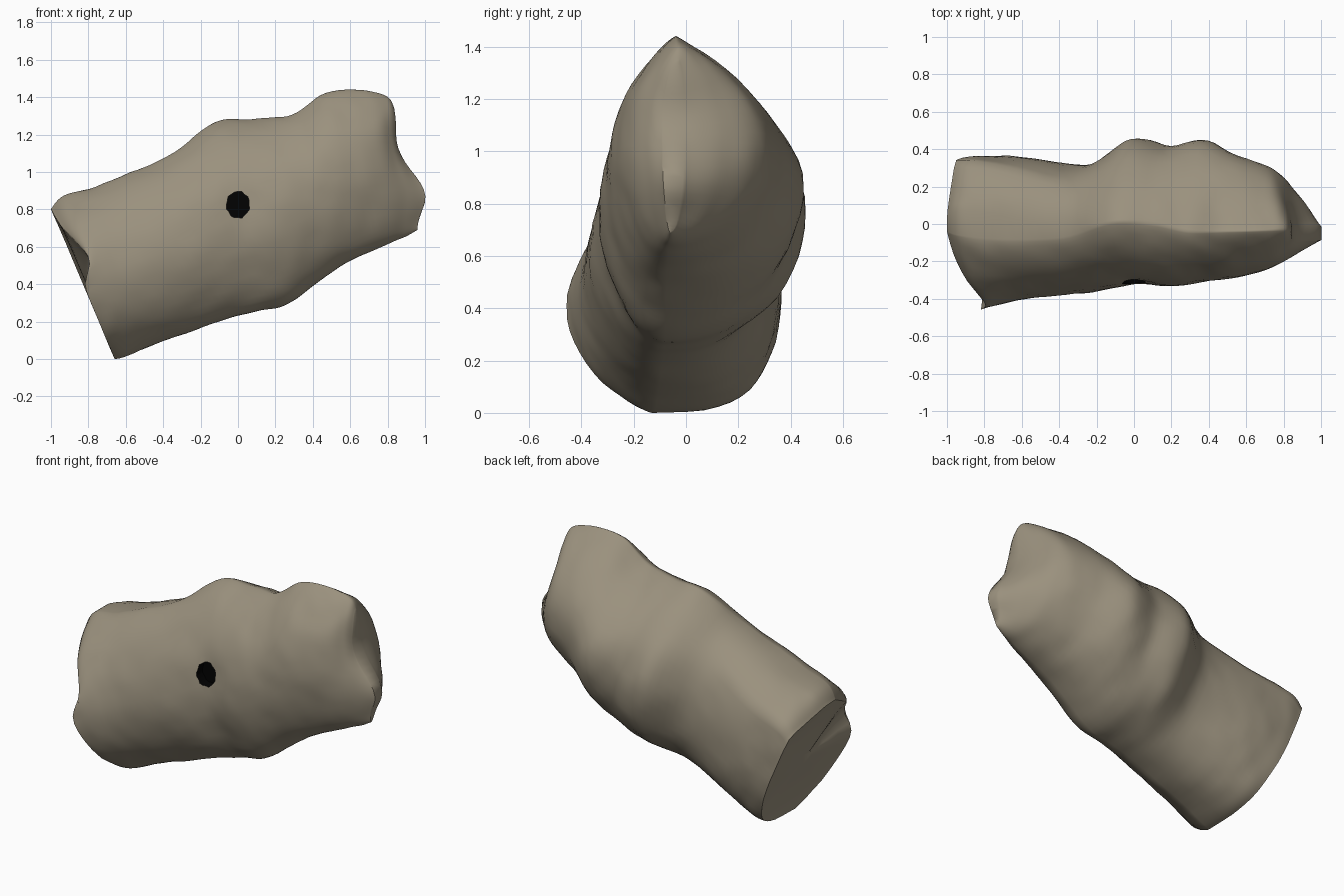
import bpy, bmesh, math
from mathutils import Vector, noise

if "Cube" in bpy.data.objects:
    bpy.data.objects.remove(bpy.data.objects["Cube"])


def material(name, rgb):
    m = bpy.data.materials.new(name)
    m.diffuse_color = (*rgb, 1)
    m.use_nodes = True
    m.node_tree.nodes["Principled BSDF"].inputs["Base Color"].default_value = m.diffuse_color
    return m


clay = material("grey brown clay", (0.325, 0.283, 0.208))
dark = material("hole black", (0.0005, 0.0005, 0.0005))

# Slanted sections: bottom x, z, top x, z, ridge y, front y, back y,
# then roundness powers: front top, back top, back bottom
SECTIONS = [
    (-.66, .005, -1.0, .81, -.04, -.46, .36, 2.0, .32, .60),
    (-.59, .02, -.93, .88, -.06, -.44, .365, 1.7, .32, .60),
    (-.40, .10, -.72, .94, -.08, -.395, .355, 1.4, .45, .65),
    (-.10, .21, -.38, 1.09, -.07, -.36, .32, 1.4, .85, .80),
    (.10, .26, -.12, 1.27, .01, -.325, .455, 1.5, 1.7, .95),
    (.28, .305, .10, 1.29, .0, -.33, .42, 1.5, 1.5, 1.0),
    (.45, .43, .29, 1.315, -.04, -.31, .45, 1.5, 1.7, 1.0),
    (.62, .54, .47, 1.425, -.04, -.285, .37, 1.6, 2.0, 1.0),
    (.80, .62, .70, 1.44, -.035, -.225, .29, 1.6, 1.8, 1.1),
    (.89, .655, .80, 1.41, -.03, -.15, .14, 1.3, 1.3, 1.1),
    (.95, .69, .835, 1.35, -.03, -.09, -.01, 1.0, 1.0, 1.0),
]
N, STEPS = 56, 7


def spline(a, b, c, d, u):
    return .5 * (2*b + (c-a)*u + (2*a-5*b+4*c-d)*u*u + (3*b-a-3*c+d)*u**3)


def section_at(k, u):
    rows = [SECTIONS[min(max(k + o, 0), len(SECTIONS) - 1)] for o in (-1, 0, 1, 2)]
    return [spline(*v, u) for v in zip(*rows)]


def ring_points(s, along):
    bx, bz, tx, tz, ridge, front, back, p_front, p_back, p_under = s
    left = max(0, 1 - along / .3)
    keel = -.10 + .04 * along - .03 * left
    points = []
    for j in range(N):
        a = 2 * math.pi * j / N
        t = .5 - .5 * math.cos(a)
        w = abs(math.sin(a))
        base = keel + (ridge - keel) * t
        x = bx + (tx - bx) * t
        if j <= N // 2:
            r = w ** (p_back if t > .5 else p_under)
            if t > .5:  # flat top meeting the back at a corner
                r += (min(1, (1 - t) / .13) - r) * .6 * left
            y = base + (back - base) * r
        else:
            y = base + (front - base) * w ** (p_front if t > .5 else 1.1 + .4 * left)
            # the front rim of the left end is notched inward
            dent = max(0, 1 - along / .2) ** 1.5
            spread = .2 if t > .66 else .11
            x += .1 * dent * w * math.exp(-((t - .66) / spread) ** 2)
        # the right end swells to a blunt nose below its middle
        nose = max(0, along - .8) / .2
        x += nose * (.085 * math.exp(-((t - .3) / .2) ** 2)
                     - .02 * math.exp(-((t - .7) / .15) ** 2))
        p = Vector((x, y, bz + (tz - bz) * t))
        # hand-worked unevenness
        d = noise.noise(p * 4.5) * .008 + noise.noise(p * 11) * .005
        out = Vector((0, y - base, (t - .5) * .8))
        if out.length > 1e-5:
            p += out.normalized() * d
        # shallow dimple around the hole
        if p.y < -.1:
            p.y += .012 * math.exp(-((p.x - .03) ** 2 + (p.z - .84) ** 2) / .008)
        points.append(p)
    return points


# Lump body: loft through the sections
bm = bmesh.new()
rings = []
total = (len(SECTIONS) - 1) * STEPS
for i in range(total + 1):
    k = min(i // STEPS, len(SECTIONS) - 2)
    s = section_at(k, i / STEPS - k)
    rings.append([bm.verts.new(p) for p in ring_points(s, i / total)])

# Left end: slightly hollow cap made of shrinking rings
rim = [v.co.copy() for v in rings[0]]
centre = sum(rim, Vector()) / N
inward = Vector((.92, 0, .38))
for scale, push in ((.94, .004), (.75, .012), (.4, .012), (.12, .01)):
    rings.insert(0, [bm.verts.new(centre + (p - centre) * scale + inward * push) for p in rim])
for r0, r1 in zip(rings, rings[1:]):
    for j in range(N):
        n = (j + 1) % N
        bm.faces.new((r0[j], r0[n], r1[n], r1[j]))
bm.faces.new(rings[0])

# Right end: strip between the two sides of the nose
last = rings[-1]
for j in range(N // 2):
    quad = [last[j], last[j + 1], last[N - j - 1], last[(N - j) % N]]
    bm.faces.new(list(dict.fromkeys(quad)))
bmesh.ops.recalc_face_normals(bm, faces=bm.faces)
bottom = min(v.co.z for v in bm.verts)
for v in bm.verts:
    v.co.z -= bottom
mesh = bpy.data.meshes.new("lump_body")
bm.to_mesh(mesh)
bm.free()
body = bpy.data.objects.new("lump_body", mesh)
bpy.context.collection.objects.link(body)
mesh.materials.append(clay)
mesh.materials.append(dark)

# Ragged hole in the front wall
bpy.ops.mesh.primitive_cylinder_add(vertices=20, radius=.064, depth=.3,
                                    location=(0, -.41, .825), rotation=(math.pi / 2, 0, 0))
cutter = bpy.context.object
cutter.name = "hole_cutter"
cutter.hide_render = True
for v in cutter.data.vertices:
    k = 1 + .06 * math.sin(v.index // 2 * 2.3)
    v.co.x *= k * .97
    v.co.y *= k * 1.12
cutter.data.materials.append(clay)
cutter.data.materials.append(dark)
for f in cutter.data.polygons:
    f.material_index = 1

bpy.ops.object.select_all(action='DESELECT')
body.select_set(True)
bpy.context.view_layer.objects.active = body
cut = body.modifiers.new("hole", 'BOOLEAN')
cut.operation = 'DIFFERENCE'
cut.solver = 'EXACT'
cut.object = cutter
bpy.ops.object.modifier_apply(modifier=cut.name)
bpy.data.objects.remove(cutter)
bpy.ops.object.shade_smooth_by_angle(angle=math.radians(60))
